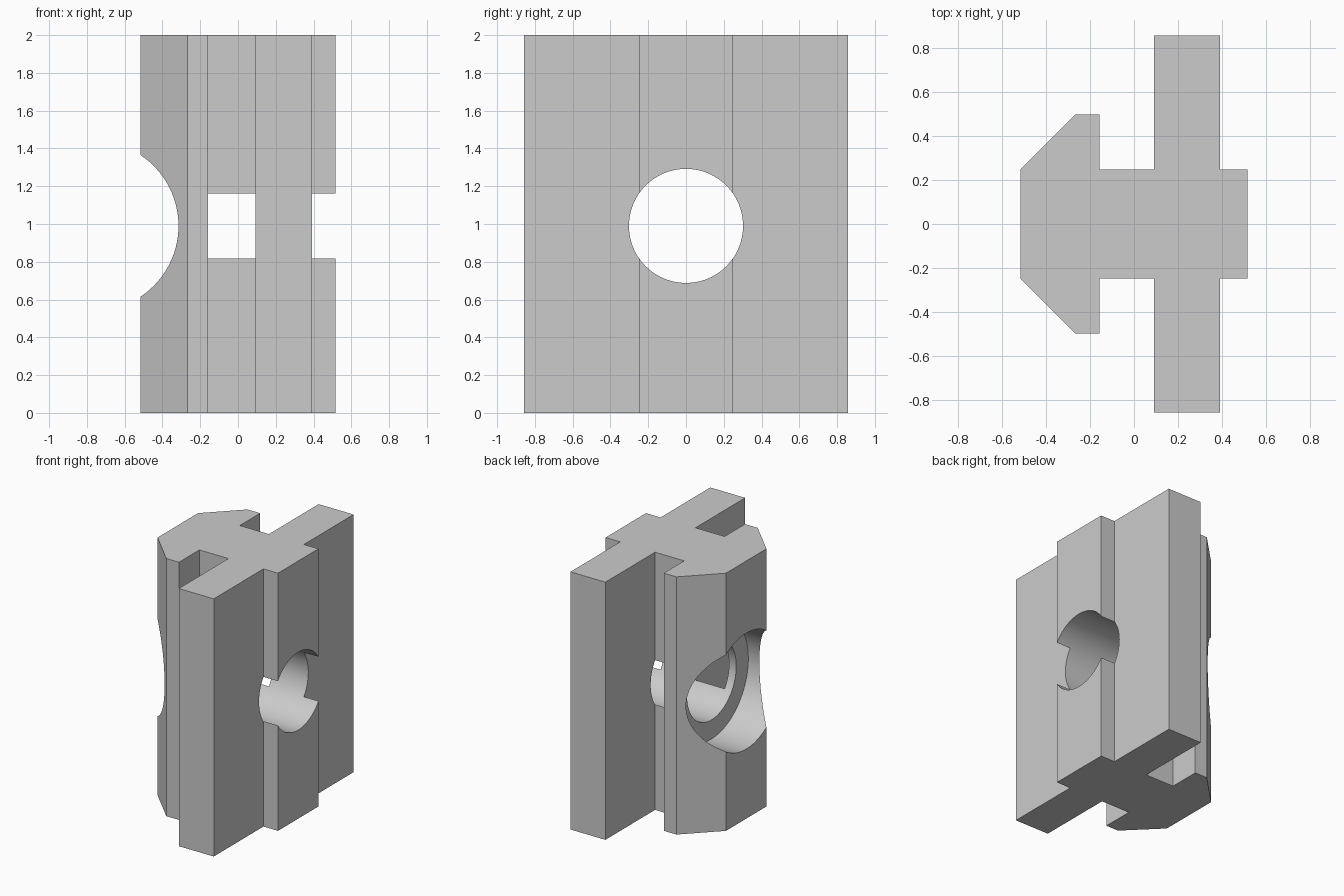
import bpy
import bmesh
import math

if "Cube" in bpy.data.objects:
    bpy.data.objects.remove(bpy.data.objects["Cube"], do_unlink=True)

HEIGHT = 2.0
BORE_Z = 0.99

# Material
metal = bpy.data.materials.new("plain grey metal")
metal.use_nodes = True
colour = (0.6, 0.6, 0.6, 1)
metal.diffuse_color = colour
metal.node_tree.nodes["Principled BSDF"].inputs["Base Color"].default_value = colour

# Slot block: half profile mirrored across y, then extruded upward
half = [(-0.517, 0.248), (-0.267, 0.498), (-0.158, 0.498), (-0.158, 0.248),
        (0.092, 0.248), (0.092, 0.857), (0.392, 0.857), (0.392, 0.248), (0.517, 0.248)]
outline = half + [(x, -y) for x, y in reversed(half)]
bm = bmesh.new()
base = bm.faces.new([bm.verts.new((x, y, 0)) for x, y in outline])
top = bmesh.ops.extrude_face_region(bm, geom=[base])["geom"]
bmesh.ops.translate(bm, verts=[v for v in top if isinstance(v, bmesh.types.BMVert)],
                    vec=(0, 0, HEIGHT))
bmesh.ops.recalc_face_normals(bm, faces=bm.faces)
mesh = bpy.data.meshes.new("slot_block")
bm.to_mesh(mesh)
bm.free()
block = bpy.data.objects.new("slot_block", mesh)
bpy.context.collection.objects.link(block)
mesh.materials.append(metal)


def drill(name, radius, x_start, x_end):
    """Cut a round hole along x through the block."""
    bpy.ops.mesh.primitive_cylinder_add(
        vertices=96, radius=radius, depth=x_end - x_start,
        location=((x_start + x_end) / 2, 0, BORE_Z), rotation=(0, math.pi / 2, 0))
    cutter = bpy.context.object
    cutter.name = name
    cutter.hide_render = True
    cutter.data.materials.append(metal)
    cut = block.modifiers.new(name, 'BOOLEAN')
    cut.operation = 'DIFFERENCE'
    cut.solver = 'EXACT'
    cut.object = cutter
    bpy.context.view_layer.objects.active = block
    bpy.ops.object.modifier_apply(modifier=cut.name)
    bpy.data.objects.remove(cutter, do_unlink=True)


# Through bore and the wider counterbore
drill("through_bore", 0.302, -1, 1)
drill("counterbore", 0.45, -1, -0.22)

# Smooth bore walls, crisp edges
bpy.ops.object.select_all(action='DESELECT')
block.select_set(True)
bpy.context.view_layer.objects.active = block
bpy.ops.object.shade_smooth_by_angle(angle=math.radians(30))
